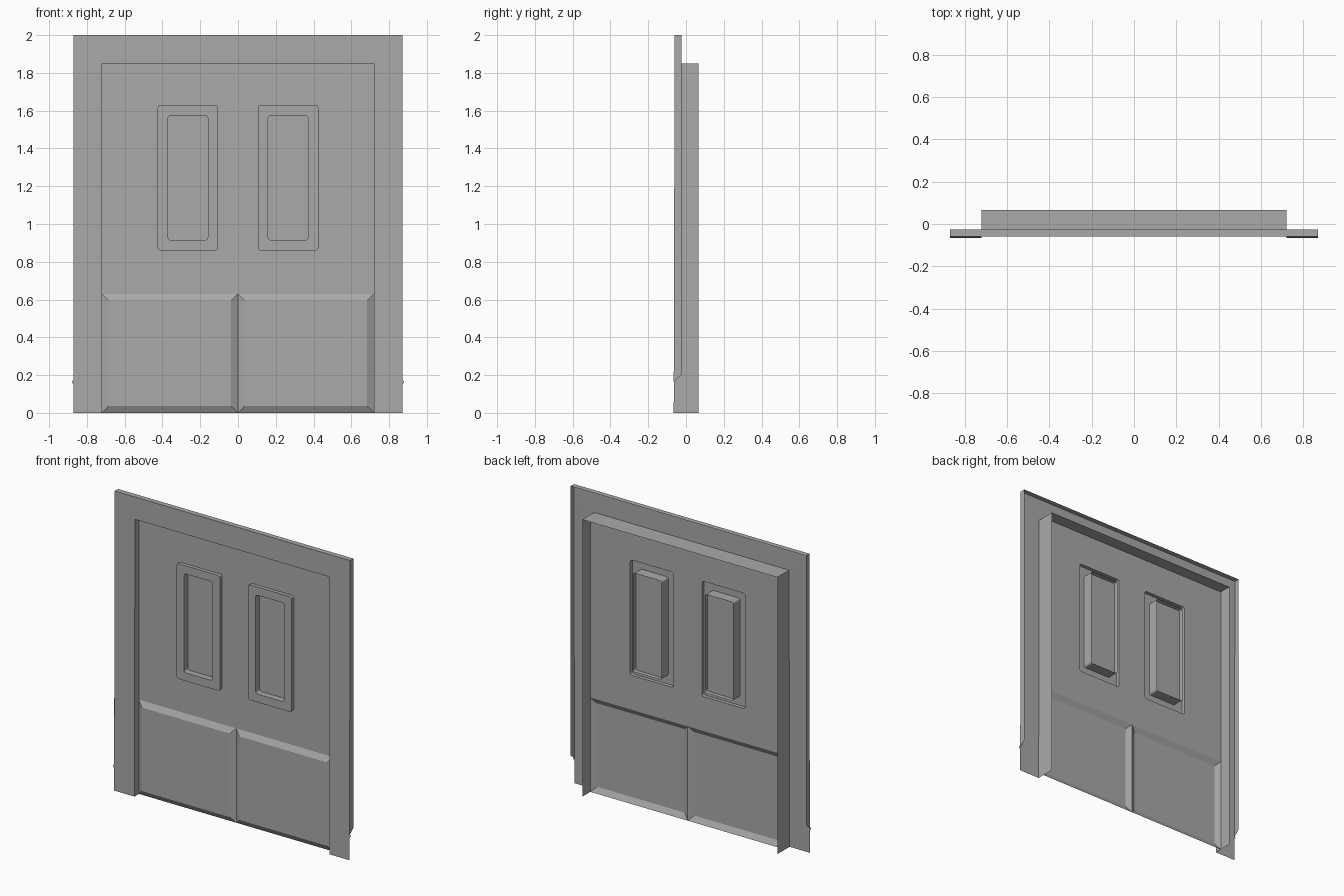
import bpy, bmesh, math

cube = bpy.data.objects.get("Cube")
if cube:
    bpy.data.objects.remove(cube, do_unlink=True)

grey = bpy.data.materials.new("plain grey")
grey.use_nodes = True
COLOUR = (0.4, 0.4, 0.4, 1)
grey.diffuse_color = COLOUR
grey.node_tree.nodes["Principled BSDF"].inputs["Base Color"].default_value = COLOUR

# Main dimensions
W, H = 0.87, 2.0            # frame outside
OW, OH = 0.72, 1.85         # door opening
FRONT, FOOT = -0.06, -0.065 # frame face at the top and at the floor
LIP, BACK = -0.025, 0.065   # ends of outer lip and of jamb
DOOR, TRIM, TUBE, GLASS = -0.018, -0.042, 0.03, 0.0
SPLIT = 0.63                # top of the lower panels


def finish(name, bm):
    bmesh.ops.remove_doubles(bm, verts=bm.verts, dist=0.0001)
    bmesh.ops.recalc_face_normals(bm, faces=bm.faces)
    # Large flat faces look toward the front
    if sum(f.normal.y * f.calc_area() for f in bm.faces) > 0:
        bmesh.ops.reverse_faces(bm, faces=bm.faces)
    mesh = bpy.data.meshes.new(name)
    bm.to_mesh(mesh)
    bm.free()
    mesh.materials.append(grey)
    obj = bpy.data.objects.new(name, mesh)
    bpy.context.collection.objects.link(obj)
    return obj


def poly(bm, pts):
    return bm.faces.new([bm.verts.new(p) for p in pts])


def rect(x0, x1, z0, z1, y):
    return [(x0, y, z0), (x1, y, z0), (x1, y, z1), (x0, y, z1)]


def rounded(x0, x1, z0, z1, y, r=0.015, steps=4):
    """Points of an upright rectangle with rounded corners."""
    centres = [(x1 - r, z1 - r), (x0 + r, z1 - r), (x0 + r, z0 + r), (x1 - r, z0 + r)]
    pts = []
    for i, (cx, cz) in enumerate(centres):
        for k in range(steps + 1):
            a = math.pi / 2 * (i + k / steps)
            pts.append((cx + r * math.cos(a), y, cz + r * math.sin(a)))
    return pts


def bridge(bm, a, b):
    n = len(a)
    for i in range(n):
        bm.faces.new((a[i], a[(i + 1) % n], b[(i + 1) % n], b[i]))


# Folded sheet frame: face, outer lip and deep jamb
bm = bmesh.new()
for s in (-1, 1):
    poly(bm, [(s * W, FOOT, 0), (s * OW, FOOT, 0), (s * OW, FRONT, OH), (s * W, FRONT, H)])
    poly(bm, [(s * W, FRONT, H), (s * W, LIP, H), (s * W, LIP, 0.2), (s * W, FOOT, 0.165)])
    poly(bm, [(s * OW, FOOT, 0), (s * OW, BACK, 0), (s * OW, BACK, OH), (s * OW, FRONT, OH)])
poly(bm, [(-W, FRONT, H), (W, FRONT, H), (OW, FRONT, OH), (-OW, FRONT, OH)])
poly(bm, [(-W, FRONT, H), (W, FRONT, H), (W, LIP, H), (-W, LIP, H)])
poly(bm, [(-OW, FRONT, OH), (OW, FRONT, OH), (OW, BACK, OH), (-OW, BACK, OH)])
finish("door_frame", bm)

# Small burrs at the foot of each outer lip
for s, side in ((-1, "right"), (1, "left")):
    bm = bmesh.new()
    poly(bm, [(s * W, FOOT, 0.15), (s * 0.88, FOOT, 0.16), (s * W, FOOT, 0.18)])
    finish("lip_burr_" + side, bm)

# Upper door sheet with pressed window surrounds
windows = [(-0.425, -0.105), (0.105, 0.425)]
Z0, Z1, B = 0.86, 1.63, 0.055
bm = bmesh.new()
edges = []


def loop(pts, keep=False):
    verts = [bm.verts.new(p) for p in pts]
    if keep:
        for i, v in enumerate(verts):
            edges.append(bm.edges.new((v, verts[(i + 1) % len(verts)])))
    return verts


loop(rect(-OW, OW, SPLIT, OH, DOOR), True)
holes = [loop(rounded(a, b, Z0, Z1, DOOR), True) for a, b in windows]
bmesh.ops.triangle_fill(bm, edges=edges, use_beauty=True, normal=(0, -1, 0))
for hole, (a, b) in zip(holes, windows):
    inner = (a + B, b - B, Z0 + B, Z1 - B)
    rings = [hole, loop(rounded(a, b, Z0, Z1, TRIM)),
             loop(rounded(*inner, TRIM)), loop(rounded(*inner, TUBE))]
    for r0, r1 in zip(rings, rings[1:]):
        bridge(bm, r0, r1)
finish("upper_door", bm)

# Panes set inside the window tubes
for (a, b), side in zip(windows, ("right", "left")):
    bm = bmesh.new()
    poly(bm, rounded(a + B, b - B, Z0 + B, Z1 - B, GLASS))
    finish("window_pane_" + side, bm)

# Raised lower panels with sloping borders
for a, b, side in ((-OW, 0, "right"), (0, OW, "left")):
    bm = bmesh.new()
    e = 0.036
    outer = [bm.verts.new(p) for p in rect(a, b, 0, SPLIT, DOOR)]
    inner = [bm.verts.new(p) for p in rect(a + e, b - e, e, SPLIT - e, DOOR - 0.02)]
    bridge(bm, outer, inner)
    bm.faces.new(inner)
    finish("lower_panel_" + side, bm)
